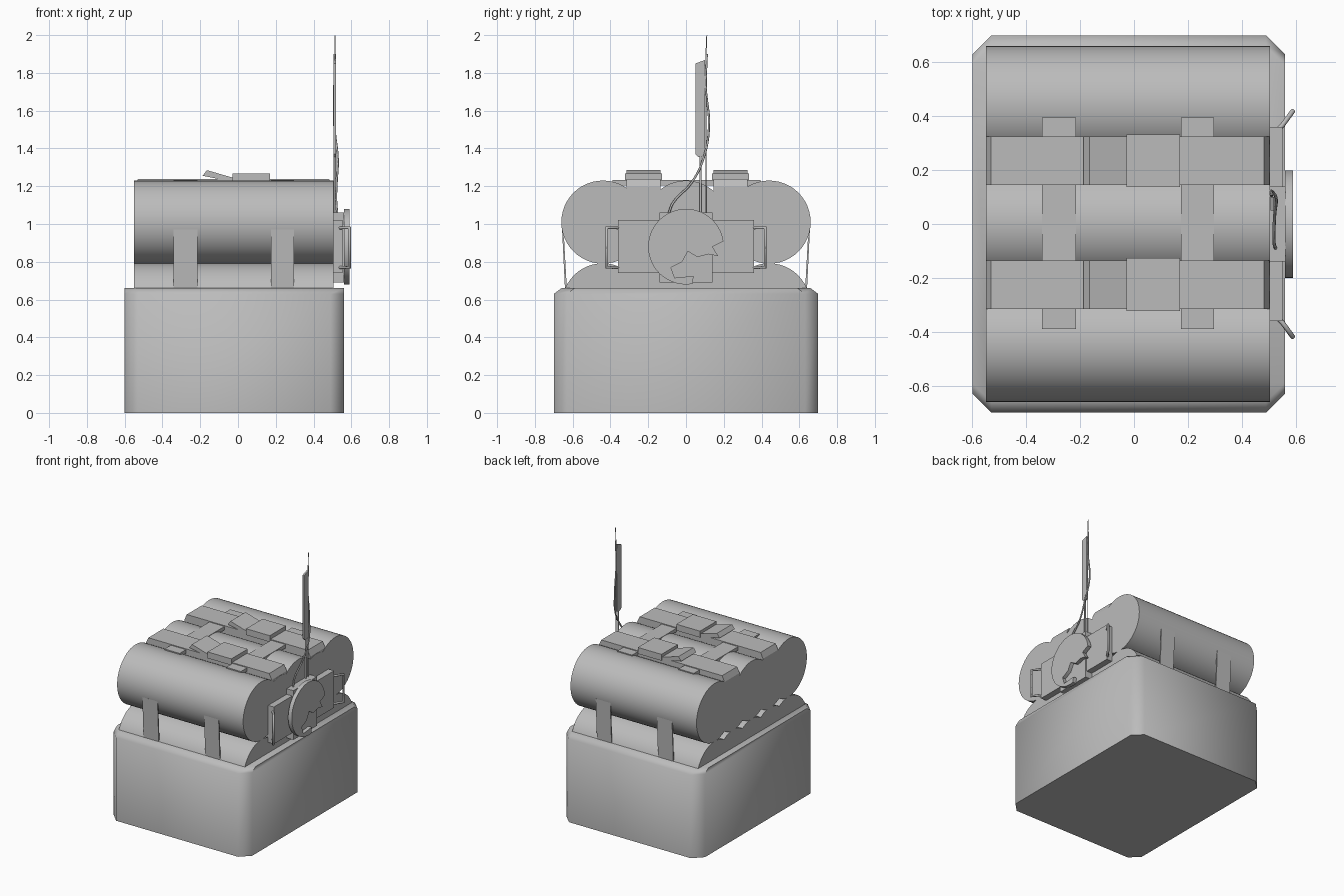
import bpy, math
from mathutils import Vector

cube = bpy.data.objects.get("Cube")
if cube:
    bpy.data.objects.remove(cube, do_unlink=True)

grey = bpy.data.materials.new("plain_grey")
grey.use_nodes = True
color = (0.5, 0.5, 0.5, 1)
grey.diffuse_color = color
grey.node_tree.nodes["Principled BSDF"].inputs["Base Color"].default_value = color


def make(name, verts, faces, smooth=None):
    mesh = bpy.data.meshes.new(name)
    mesh.from_pydata(verts, [], faces)
    mesh.materials.append(grey)
    if smooth:
        mesh.shade_smooth()
        mesh.set_sharp_from_angle(angle=math.radians(smooth))
    ob = bpy.data.objects.new(name, mesh)
    bpy.context.collection.objects.link(ob)
    return ob


def loft(name, rings, smooth=None):
    """Bridge equal-sized rings of points and cap both ends."""
    n = len(rings[0])
    verts = [p for r in rings for p in r]
    faces = [list(range(n))[::-1], [len(verts) - n + i for i in range(n)]]
    for k in range(len(rings) - 1):
        a = k * n
        for i in range(n):
            j = (i + 1) % n
            faces.append((a + i, a + j, a + n + j, a + n + i))
    return make(name, verts, faces, smooth)


def prism_x(name, yz, x0, x1, smooth=None):
    return loft(name, [[(x, y, z) for y, z in yz] for x in (x0, x1)], smooth)


def prism_y(name, xz, y0, y1):
    return loft(name, [[(x, y, z) for x, z in xz] for y in (y1, y0)])


def box(name, x0, x1, y0, y1, z0, z1):
    return prism_x(name, [(y0, z0), (y1, z0), (y1, z1), (y0, z1)], x0, x1)


def arc(cy, cz, r, a0=0, a1=360, n=48):
    full = a1 - a0 == 360
    steps = n if full else n + 1
    return [(cy + r * math.cos(math.radians(a0 + (a1 - a0) * i / n)),
             cz + r * math.sin(math.radians(a0 + (a1 - a0) * i / n))) for i in range(steps)]


def tube(name, points, radius, curved=False):
    """Round rod along a path, turned into a mesh."""
    curve = bpy.data.curves.new(name, "CURVE")
    curve.dimensions = "3D"
    curve.bevel_depth = radius
    curve.bevel_resolution = 1
    curve.use_fill_caps = True
    if curved:
        spline = curve.splines.new("BEZIER")
        spline.bezier_points.add(len(points) - 1)
        for bp, p in zip(spline.bezier_points, points):
            bp.co = p
            bp.handle_left_type = bp.handle_right_type = "AUTO"
        spline.resolution_u = 6
    else:
        spline = curve.splines.new("POLY")
        spline.points.add(len(points) - 1)
        for sp, p in zip(spline.points, points):
            sp.co = (*p, 1)
    curve.materials.append(grey)
    ob = bpy.data.objects.new(name, curve)
    bpy.context.collection.objects.link(ob)
    return ob


# Chamfered crate with a sloping front and back rim
def crate_ring(hy, z, hx=0.58, cut=0.07, cx=-0.02):
    quarter = [(hx, hy - cut), (hx - cut, hy)]
    pts = quarter + [(-x, y) for x, y in quarter[::-1]]
    pts += [(-x, -y) for x, y in pts]
    return [(cx + x, y, z) for x, y in pts]


loft("crate", [crate_ring(0.7, 0), crate_ring(0.7, 0.63), crate_ring(0.66, 0.66)], 50)

# Two stacked rows of long canisters, with narrower ones between
for row, z in (("lower", 0.575), ("upper", 1.01)):
    for i in range(5):
        y = 0.22 * (i - 2)
        if i % 2:
            sign = -1 if row == "upper" else 1
            circle = arc(y, z + sign * 0.02, 0.2)
        else:
            circle = arc(y, z, 0.22 if row == "upper" else 0.217)
        prism_x(f"{row}_canister_{i + 1}", circle, -0.55, 0.505, 40)

# Bands running across the canisters, with ends dropping into the crate
for side, x0, x1 in (("left", 0.175, 0.297), ("right", -0.342, -0.215)):
    box(f"{side}_cross_band", x0, x1, -0.39, 0.395, 1.205, 1.232)
    for end, s in (("front", -1), ("back", 1)):
        yz = [(s * 0.656, 0.97), (s * 0.648, 0.97), (s * 0.63, 0.64), (s * 0.64, 0.64)]
        prism_x(f"{side}_{end}_band_drop", yz if s < 0 else yz[::-1], x0, x1)

# Lengthwise straps with buckle and loose flap
strap = [(-0.55, 1.16), (0.503, 1.16), (0.503, 1.195), (0.482, 1.238),
         (-0.53, 1.238), (-0.55, 1.195)]
flap = [(-0.06, 1.23), (-0.02, 1.232), (-0.02, 1.243), (-0.165, 1.285), (-0.187, 1.255)]
for end, y in (("front", -0.225), ("back", 0.235)):
    prism_y(f"{end}_strap", strap, y - 0.09, y + 0.09)
    prism_y(f"{end}_strap_flap", flap, y - 0.09, y + 0.09)
    box(f"{end}_buckle", -0.028, 0.17, y - 0.098, y + 0.098, 1.22, 1.268)

# Control panel on the side
box("panel_body", 0.5, 0.552, -0.36, 0.36, 0.74, 1.02)
box("panel_backing", 0.5, 0.562, -0.14, 0.14, 0.69, 1.062)

# Dial cover with a broken corner
broken = [(0.04, 0.725), (-0.06, 0.715), (-0.08, 0.77), (-0.02, 0.8), (0.01, 0.855),
          (0.06, 0.825), (0.12, 0.84), (0.17, 0.83), (0.14, 0.88)]
prism_x("dial_cover", arc(0, 0.88, 0.2, 8, 280) + broken, 0.56, 0.59, 40)

# Panel handles
for end, s in (("front", -1), ("back", 1)):
    tube(f"{end}_handle", [(0.53, s * 0.345, 0.98), (0.55, s * 0.365, 0.98),
                           (0.59, s * 0.42, 0.98), (0.59, s * 0.42, 0.77),
                           (0.55, s * 0.365, 0.77), (0.53, s * 0.345, 0.77)], 0.009)

# Antenna rods, blade and trailing wire
tube("antenna_rod", [(0.513, 0.105, 1.03), (0.513, 0.105, 1.88), (0.513, 0.11, 1.997)], 0.003)
tube("blade_rod", [(0.513, 0.077, 1.03), (0.513, 0.077, 1.4)], 0.007)
prism_x("antenna_blade", [(0.05, 1.37), (0.065, 1.355), (0.1, 1.36), (0.1, 1.868),
                          (0.05, 1.85)], 0.506, 0.519)
tube("antenna_wire", [(0.525, -0.09, 1.06), (0.52, -0.07, 1.11), (0.522, 0.03, 1.22),
                      (0.528, 0.09, 1.34), (0.51, 0.122, 1.52), (0.51, 0.105, 1.72),
                      (0.512, 0.11, 1.9)], 0.006, True)
